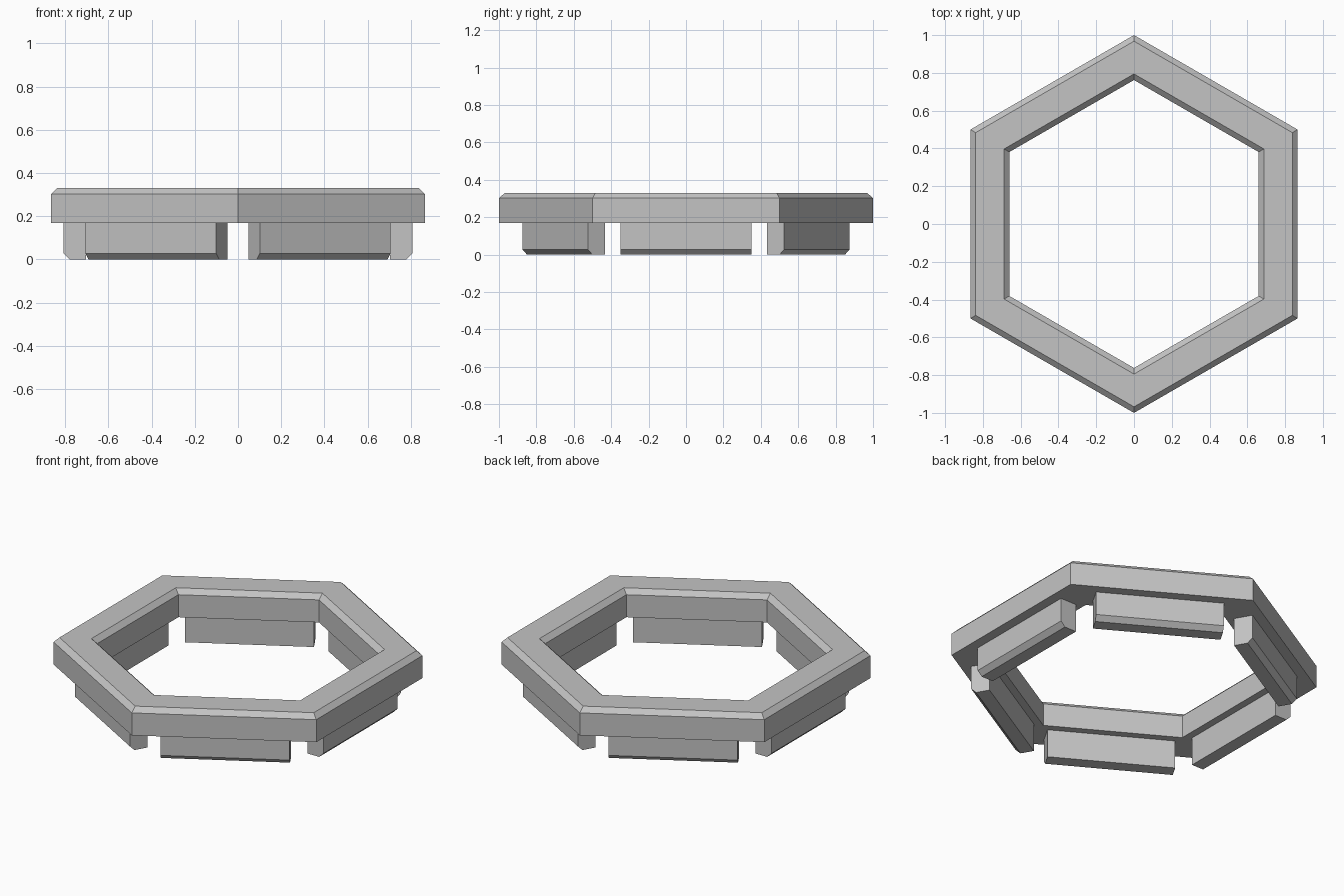
import bpy
import bmesh
from math import cos, sin, pi, sqrt
from mathutils import Matrix, Vector

cube = bpy.data.objects.get("Cube")
if cube:
    bpy.data.objects.remove(cube, do_unlink=True)

# Single plain grey
grey = bpy.data.materials.new("grey")
grey.use_nodes = True
colour = (0.55, 0.55, 0.55, 1)
grey.diffuse_color = colour
grey.node_tree.nodes["Principled BSDF"].inputs["Base Color"].default_value = colour

SIDES = 6
BASE, TOP, BEVEL = 0.168, 0.33, 0.028
OUTER, INNER = sqrt(3) / 2, 0.66      # distances to the flat sides
FOOT_OUT, FOOT_IN, FOOT_HALF = 0.808, 0.703, 0.35


def finish(name, bm):
    bmesh.ops.recalc_face_normals(bm, faces=bm.faces)
    mesh = bpy.data.meshes.new(name)
    bm.to_mesh(mesh)
    bm.free()
    mesh.materials.append(grey)
    obj = bpy.data.objects.new(name, mesh)
    bpy.context.collection.objects.link(obj)
    return obj


def loft(bm, loops):
    """Bridge each loop of vertices to the next with quads."""
    for a, b in loops:
        n = len(a)
        for i in range(n):
            j = (i + 1) % n
            bm.faces.new((a[i], a[j], b[j], b[i]))


# Hexagonal ring: bevelled section swept around the six corners
section = [(OUTER, BASE), (OUTER, TOP - BEVEL), (OUTER - BEVEL, TOP),
           (INNER + BEVEL, TOP), (INNER, TOP - BEVEL), (INNER, BASE)]
bm = bmesh.new()
rings = []
for k in range(SIDES):
    a = pi / 6 + k * pi / 3
    rings.append([bm.verts.new((cos(a) * d / OUTER, sin(a) * d / OUTER, z))
                  for d, z in section])
loft(bm, [(rings[k], rings[(k + 1) % SIDES]) for k in range(SIDES)])
finish("hexagonal_ring", bm)

# Six feet: one under each side, with the lower outer edge bevelled
foot_section = [(FOOT_IN, 0), (FOOT_OUT - BEVEL, 0), (FOOT_OUT, BEVEL),
                (FOOT_OUT, BASE), (FOOT_IN, BASE)]
for k in range(SIDES):
    bm = bmesh.new()
    ends = [[bm.verts.new((d, y, z)) for d, z in foot_section]
            for y in (-FOOT_HALF, FOOT_HALF)]
    loft(bm, [ends])
    for end in ends:
        bm.faces.new(end)
    bmesh.ops.rotate(bm, verts=bm.verts, cent=Vector(),
                     matrix=Matrix.Rotation(k * pi / 3, 3, 'Z'))
    finish(f"foot_{k + 1}", bm)
